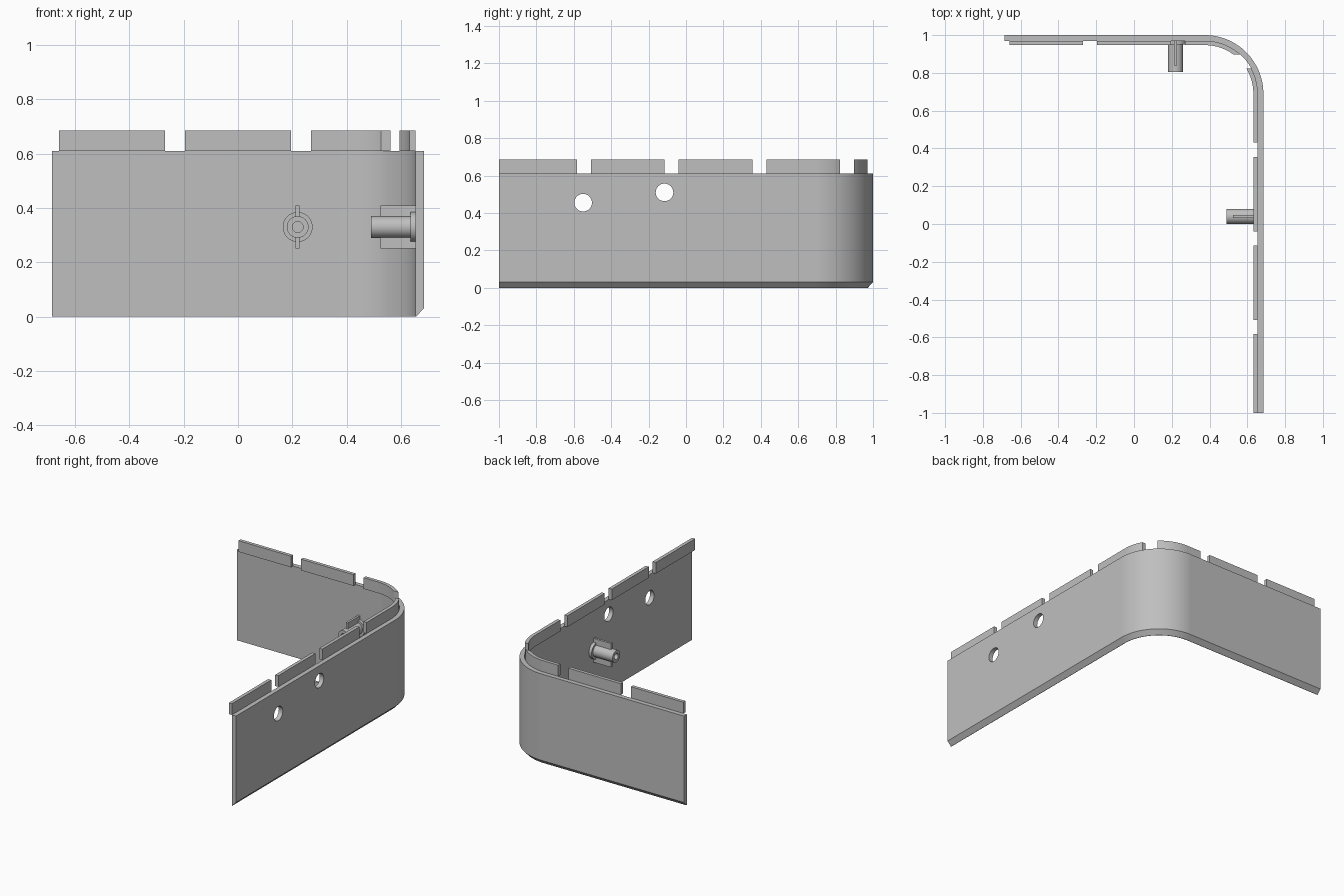
import bpy, bmesh, math
from mathutils import Vector, Matrix

if "Cube" in bpy.data.objects:
    bpy.data.objects.remove(bpy.data.objects["Cube"])

grey = bpy.data.materials.new("light_grey")
grey.use_nodes = True
COLOUR = (0.52, 0.52, 0.52, 1)
grey.diffuse_color = COLOUR
grey.node_tree.nodes["Principled BSDF"].inputs["Base Color"].default_value = COLOUR

X, Y = 0.685, 1.0      # outer extents
R = 0.31               # outer corner radius
WALL, TOP = 0.03, 0.61
ARC = 32


def add_object(name, bm):
    bmesh.ops.recalc_face_normals(bm, faces=bm.faces[:])
    mesh = bpy.data.meshes.new(name)
    bm.to_mesh(mesh)
    bm.free()
    mesh.materials.append(grey)
    obj = bpy.data.objects.new(name, mesh)
    bpy.context.collection.objects.link(obj)
    return obj


def activate(obj):
    bpy.ops.object.select_all(action='DESELECT')
    obj.select_set(True)
    bpy.context.view_layer.objects.active = obj


def finish(obj):
    activate(obj)
    bpy.ops.object.shade_smooth_by_angle(angle=math.radians(30))
    mod = obj.modifiers.new("weighted_normals", 'WEIGHTED_NORMAL')
    mod.keep_sharp = True


def path(inset, start_x):
    """Rounded L seen from above, inset from the outer face."""
    pts = [(start_x, Y - inset)]
    for i in range(ARC + 1):
        a = math.pi / 2 * (1 - i / ARC)
        r = R - inset
        pts.append((X - R + r * math.cos(a), Y - R + r * math.sin(a)))
    return pts + [(X - inset, -Y)]


def sweep(name, section, start_x):
    """Sweep a closed (inset, z) section along the L."""
    bm = bmesh.new()
    rails = [[bm.verts.new((x, y, z)) for x, y in path(d, start_x)] for d, z in section]
    for a, b in zip(rails, rails[1:] + rails[:1]):
        for i in range(len(a) - 1):
            bm.faces.new((a[i], a[i + 1], b[i + 1], b[i]))
    bm.faces.new([r[0] for r in rails])
    bm.faces.new([r[-1] for r in rails])
    return add_object(name, bm)


def box(bm, lo, hi):
    lo, hi = Vector(lo), Vector(hi)
    size = hi - lo
    bmesh.ops.create_cube(bm, size=1, matrix=Matrix.Translation((lo + hi) / 2)
                          @ Matrix.Diagonal((*size, 1)))


def cut(obj, bm):
    """Subtract a temporary cutter."""
    cutter = add_object("cutter", bm)
    cutter.hide_render = True
    mod = obj.modifiers.new("cut", 'BOOLEAN')
    mod.operation, mod.solver, mod.object = 'DIFFERENCE', 'EXACT', cutter
    activate(obj)
    bpy.ops.object.modifier_apply(modifier=mod.name)
    bpy.data.objects.remove(cutter)


# Wall with a chamfered lower outer edge and two round holes
wall = sweep("corner_wall", [(0, 0.03), (0, TOP), (WALL, TOP), (WALL, 0), (0.028, 0)], -X)
bm = bmesh.new()
for y, z in ((-0.55, 0.455), (-0.115, 0.51)):
    bmesh.ops.create_cone(bm, cap_ends=True, segments=40, radius1=0.047, radius2=0.047, depth=0.3,
                          matrix=Matrix.Translation((X, y, z)) @ Matrix.Rotation(math.pi / 2, 4, 'Y'))
cut(wall, bm)
finish(wall)

# Raised lip along the inner edge, split into tabs
tabs = sweep("top_tabs", [(WALL, TOP), (WALL, 0.685), (0.053, 0.685), (0.053, TOP)], -0.66)
bm = bmesh.new()
GAP = 0.0375
for y in (0.86, 0.393, -0.0775, -0.545):
    box(bm, (0.42, y - GAP, 0.5), (0.8, y + GAP, 0.8))
for x in (-0.2325, 0.2325):
    box(bm, (x - GAP, 0.92, 0.5), (x + GAP, 1.1, 0.8))
cut(tabs, bm)
finish(tabs)


def peg(name, base, turn):
    """Hollow flanged peg with two fins, pointing along -y before turning."""
    place = (Matrix.Translation(base) @ Matrix.Rotation(turn, 4, 'Z')
             @ Matrix.Rotation(math.pi / 2, 4, 'X'))
    bm = bmesh.new()
    profile = [(0, 0), (0.055, 0), (0.055, 0.02), (0.04, 0.02),
               (0.04, 0.165), (0.02, 0.165), (0.02, 0.005), (0, 0.005)]
    verts = [bm.verts.new((r, 0, h)) for r, h in profile]
    edges = [bm.edges.new(p) for p in zip(verts, verts[1:])]
    bmesh.ops.spin(bm, geom=verts + edges, cent=(0, 0, 0), axis=(0, 0, 1),
                   angle=math.tau, steps=40, use_merge=True)
    bmesh.ops.remove_doubles(bm, verts=bm.verts[:], dist=1e-5)
    bm.transform(place)
    finish(add_object(name, bm))
    bm = bmesh.new()
    for s in (-1, 1):
        ends = sorted((s * 0.03, s * 0.08))
        box(bm, (-0.0075, ends[0], 0), (0.0075, ends[1], 0.13))
    bm.transform(place)
    finish(add_object(name + "_fins", bm))


peg("back_peg", (0.22, Y - WALL, 0.33), 0)
peg("side_peg", (X - WALL, 0.04, 0.33), -math.pi / 2)
